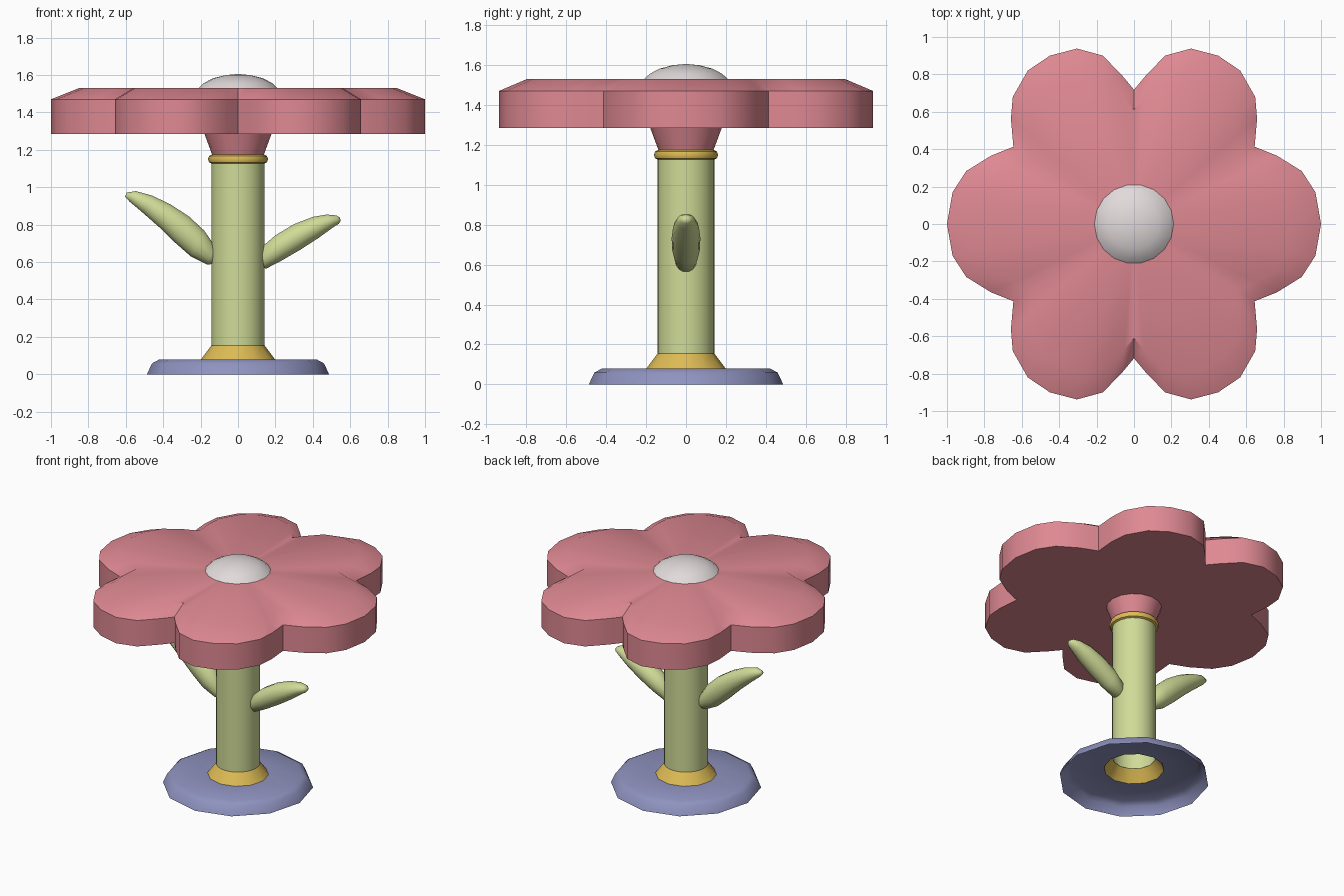
import bpy, bmesh, math
from mathutils import Vector

if "Cube" in bpy.data.objects:
    bpy.data.objects.remove(bpy.data.objects["Cube"])


def material(name, rgb):
    m = bpy.data.materials.new(name)
    m.diffuse_color = (*rgb, 1)
    m.use_nodes = True
    m.node_tree.nodes["Principled BSDF"].inputs["Base Color"].default_value = m.diffuse_color
    return m


PINK = material("petal pink", (0.74, 0.25, 0.29))
GREEN = material("leaf green", (0.63, 0.71, 0.31))
GOLD = material("gold", (0.73, 0.50, 0.09))
BLUE = material("dusty blue", (0.275, 0.29, 0.52))
WHITE = material("warm white", (0.76, 0.70, 0.71))


def loft(name, rings, mat, cap_start=False, cap_end=False, tip=None, loop=False):
    """Skin a list of closed rings of points (counter-clockwise, rising)."""
    bm = bmesh.new()
    vs = [[bm.verts.new(p) for p in r] for r in rings]
    n = len(vs[0])
    pairs = list(zip(vs, vs[1:])) + ([(vs[-1], vs[0])] if loop else [])
    for a, b in pairs:
        for i in range(n):
            j = (i + 1) % n
            bm.faces.new((a[i], a[j], b[j], b[i]))
    if cap_start:
        bm.faces.new(vs[0][::-1])
    if cap_end:
        bm.faces.new(vs[-1])
    if tip:
        t = bm.verts.new(tip)
        for i in range(n):
            bm.faces.new((vs[-1][i], vs[-1][(i + 1) % n], t))
    me = bpy.data.meshes.new(name)
    bm.to_mesh(me)
    bm.free()
    me.materials.append(mat)
    me.shade_smooth()
    me.set_sharp_from_angle(angle=math.radians(40))
    ob = bpy.data.objects.new(name, me)
    bpy.context.collection.objects.link(ob)
    return ob


def lathe(name, profile, sides, mat, **kw):
    rings = [[(r * math.cos(i * math.tau / sides), r * math.sin(i * math.tau / sides), z)
              for i in range(sides)] for r, z in profile]
    return loft(name, rings, mat, **kw)


# Hollow foot, collar and stem (open underneath)
lathe("base", [(0.487, 0), (0.46, 0.058), (0.42, 0.08), (0.195, 0.08)], 12, BLUE)
lathe("base_collar", [(0.198, 0.08), (0.138, 0.16)], 12, GOLD)
lathe("stem", [(0.142, 0.155), (0.142, 1.15)], 24, GREEN)

# Gold ring and pink neck under the top
ring = [(0.14 + 0.021 * math.cos(a), 1.15 + 0.024 * math.sin(a))
        for a in (k * math.tau / 8 for k in range(8))]
lathe("stem_ring", ring, 20, GOLD, loop=True)
lathe("neck", [(0.133, 1.16), (0.18, 1.287)], 16, PINK)

# Petal-shaped top: one quarter of the outline, mirrored twice
q = [(1, 0), (0.97, 0.17), (0.897, 0.283), (0.765, 0.365), (0.645, 0.413), (0.658, 0.563),
     (0.648, 0.68), (0.568, 0.82), (0.45, 0.9), (0.305, 0.938), (0.166, 0.9), (0.06, 0.79),
     (0, 0.718)]
half = q + [(-x, y) for x, y in q[-2::-1]]
outline = half + [(x, -y) for x, y in half[-2:0:-1]]
levels = [(1, 1.285), (1, 1.47), (0.85, 1.53)]
loft("flower_top", [[(x * s, y * s, z) for x, y in outline] for s, z in levels],
     PINK, cap_start=True, tip=(0, 0, 1.53))

# Domed flower centre
lathe("flower_centre", [(0.217, 1.525), (0.185, 1.556), (0.135, 1.582), (0.07, 1.599)],
      18, WHITE, tip=(0, 0, 1.606))


# Leaves: elliptical sections given by upper edge, lower edge and half width
def leaf(name, stations, flip):
    rings = []
    for ux, uz, lx, lz, w in stations:
        u, l = Vector((ux, 0, uz)), Vector((lx, 0, lz))
        c, h = (u + l) / 2, (u - l) / 2
        rings.append([c + h * math.sin(a) + Vector((0, flip * w * math.cos(a), 0))
                      for a in (k * math.tau / 14 for k in range(14))])
    ob = loft(name, rings, GREEN, cap_start=True, cap_end=True)
    ob.data.set_sharp_from_angle(angle=math.radians(80))


leaf("right_leaf", [(0.11, 0.62, 0.125, 0.575, 0.03), (0.125, 0.68, 0.15, 0.563, 0.055),
                    (0.20, 0.745, 0.235, 0.607, 0.07), (0.30, 0.805, 0.335, 0.665, 0.072),
                    (0.40, 0.843, 0.43, 0.727, 0.065), (0.475, 0.855, 0.50, 0.778, 0.048),
                    (0.525, 0.85, 0.54, 0.805, 0.03), (0.545, 0.838, 0.549, 0.82, 0.012)], 1)
leaf("left_leaf", [(-0.115, 0.64, -0.125, 0.59, 0.03), (-0.125, 0.69, -0.165, 0.585, 0.055),
                   (-0.18, 0.77, -0.255, 0.63, 0.07), (-0.26, 0.845, -0.335, 0.70, 0.073),
                   (-0.36, 0.91, -0.42, 0.783, 0.068), (-0.46, 0.957, -0.51, 0.863, 0.054),
                   (-0.545, 0.98, -0.58, 0.922, 0.035), (-0.595, 0.972, -0.604, 0.95, 0.014)], -1)
